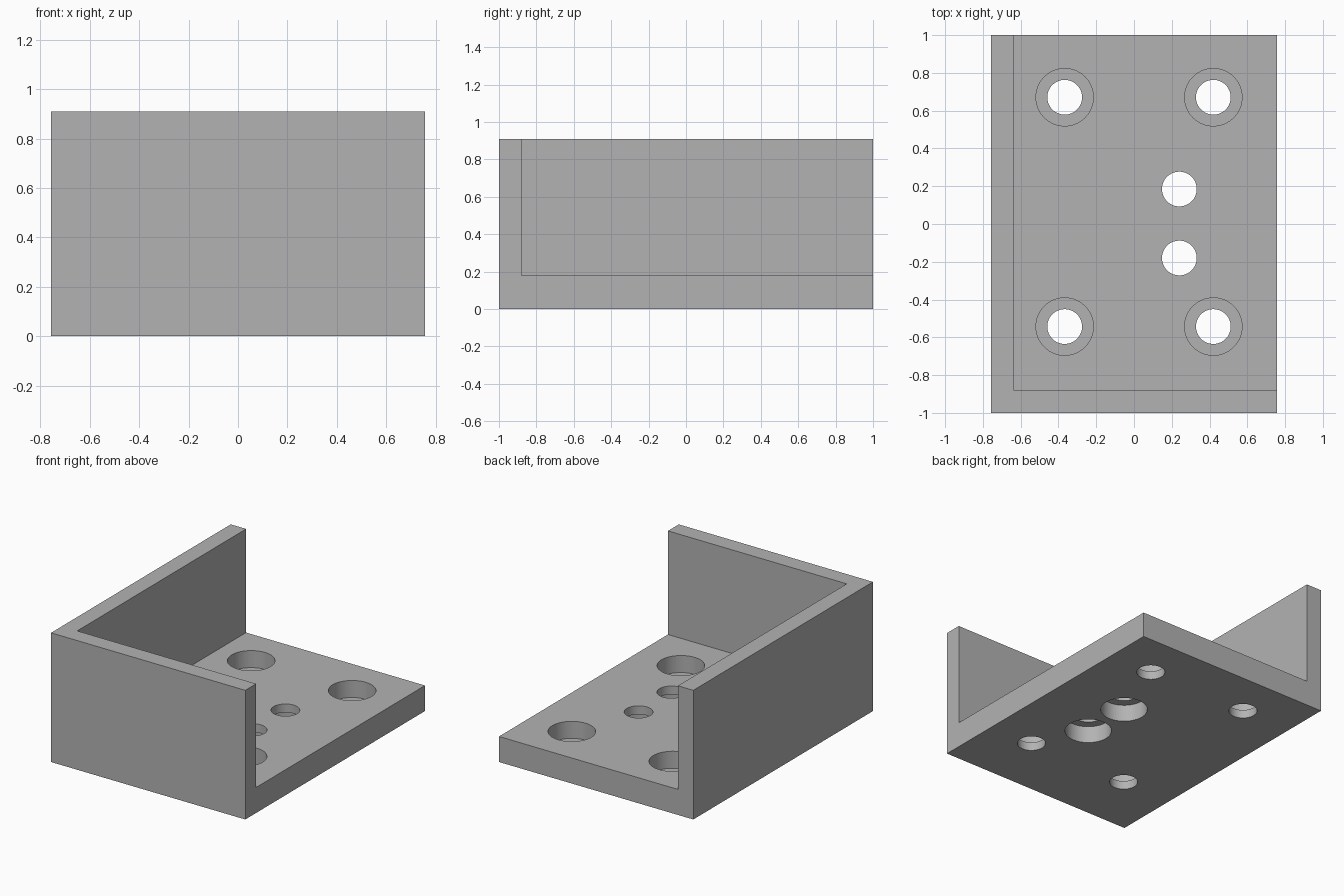
import bpy
import math

cube = bpy.data.objects.get("Cube")
if cube:
    bpy.data.objects.remove(cube, do_unlink=True)

HX, HY, H = 0.757, 1.0, 0.91      # half width, half depth, height
FLOOR, WALL = 0.18, 0.12          # floor and wall thickness
LEDGE = 0.06                      # material left under each counterbore
R_SMALL, R_LARGE = 0.092, 0.152

grey = bpy.data.materials.new("plain grey")
grey.use_nodes = True
grey.diffuse_color = (0.45, 0.45, 0.45, 1)
grey.node_tree.nodes["Principled BSDF"].inputs["Base Color"].default_value = (0.45, 0.45, 0.45, 1)


def box(name, lo, hi):
    bpy.ops.mesh.primitive_cube_add(size=1, location=[(a + b) / 2 for a, b in zip(lo, hi)])
    ob = bpy.context.object
    ob.name = name
    ob.scale = [b - a for a, b in zip(lo, hi)]
    bpy.ops.object.transform_apply(location=True, rotation=False, scale=True)
    return ob


def cylinder(name, x, y, radius, z0, z1):
    bpy.ops.mesh.primitive_cylinder_add(vertices=64, radius=radius, depth=z1 - z0,
                                        location=(x, y, (z0 + z1) / 2))
    ob = bpy.context.object
    ob.name = name
    return ob


def cut(target, cutter):
    mod = target.modifiers.new("cut", "BOOLEAN")
    mod.operation = "DIFFERENCE"
    mod.solver = "EXACT"
    mod.object = cutter
    bpy.context.view_layer.objects.active = target
    bpy.ops.object.modifier_apply(modifier=mod.name)
    bpy.data.objects.remove(cutter, do_unlink=True)


# Corner bracket: a block hollowed to leave the floor, front wall and side wall
bracket = box("corner_bracket", (-HX, -HY, 0), (HX, HY, H))
cut(bracket, box("hollow", (-HX + WALL, -HY + WALL, FLOOR), (HX + 1, HY + 1, H + 1)))

# Four corner holes, counterbored from above
for x in (-0.367, 0.42):
    for y in (-0.543, 0.671):
        cut(bracket, cylinder("bore", x, y, R_LARGE, LEDGE, FLOOR + 0.1))
        cut(bracket, cylinder("hole", x, y, R_SMALL, -0.1, FLOOR + 0.1))

# Two middle holes, counterbored from below
for y in (-0.18, 0.185):
    cut(bracket, cylinder("bore", 0.24, y, R_LARGE, -0.1, FLOOR - LEDGE))
    cut(bracket, cylinder("hole", 0.24, y, R_SMALL, -0.1, FLOOR + 0.1))

bracket.data.materials.clear()
bracket.data.materials.append(grey)
bpy.ops.object.select_all(action="DESELECT")
bracket.select_set(True)
bpy.context.view_layer.objects.active = bracket
bpy.ops.object.shade_smooth_by_angle(angle=math.radians(30))
